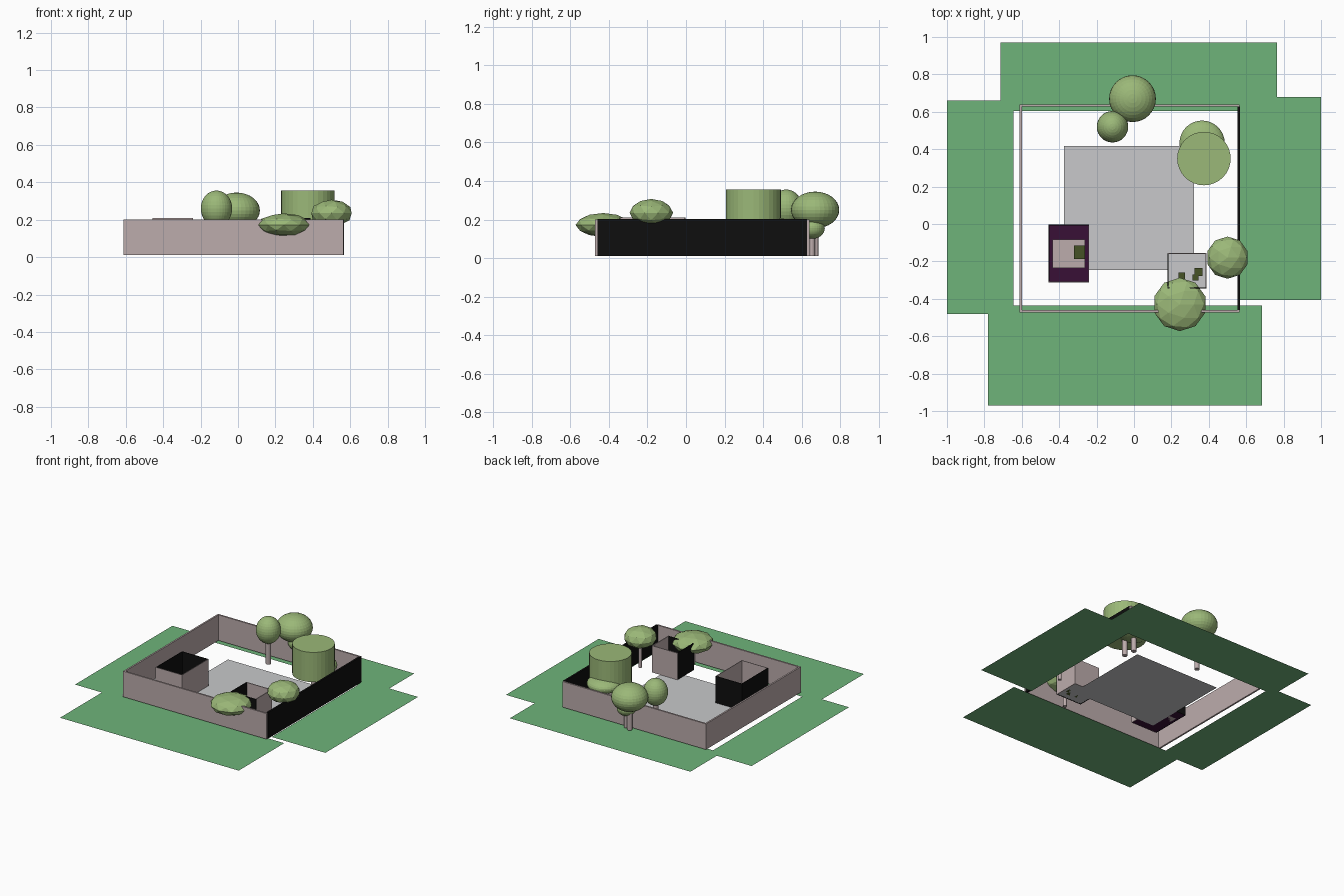
import bpy, bmesh, math

if "Cube" in bpy.data.objects:
    bpy.data.objects.remove(bpy.data.objects["Cube"])


def lin(c):
    c /= 255
    return c / 12.92 if c <= 0.04045 else ((c + 0.055) / 1.055) ** 2.4


def material(name, r, g, b):
    m = bpy.data.materials.new(name)
    m.diffuse_color = (lin(r), lin(g), lin(b), 1)
    m.use_nodes = True
    m.node_tree.nodes["Principled BSDF"].inputs["Base Color"].default_value = m.diffuse_color
    return m


GRASS = material("grass_green", 111, 180, 122)
LEAF = material("leaf_green", 155, 184, 120)
PINK = material("dusty_pink", 188, 172, 172)
BLACK = material("black", 14, 14, 14)
GREY = material("paving_grey", 200, 201, 203)
PURPLE = material("dark_purple", 56, 16, 54)
OLIVE = material("dark_olive", 70, 82, 38)


def finish(bm, name, mat):
    me = bpy.data.meshes.new(name)
    bm.to_mesh(me)
    bm.free()
    me.materials.append(mat)
    ob = bpy.data.objects.new(name, me)
    bpy.context.collection.objects.link(ob)
    return ob


def box(name, x0, x1, y0, y1, z0, z1, mat):
    bm = bmesh.new()
    bmesh.ops.create_cube(bm, size=1)
    for v in bm.verts:
        v.co.x = x1 if v.co.x > 0 else x0
        v.co.y = y1 if v.co.y > 0 else y0
        v.co.z = z1 if v.co.z > 0 else z0
    return finish(bm, name, mat)


def plate(name, x0, x1, y0, y1, z, mat):
    bm = bmesh.new()
    bm.faces.new([bm.verts.new(p) for p in
                  ((x0, y0, z), (x1, y0, z), (x1, y1, z), (x0, y1, z))])
    return finish(bm, name, mat)


def tree(name, kind, x, y, z, r, rz, trunk_r):
    # trunk
    bm = bmesh.new()
    bmesh.ops.create_cone(bm, cap_ends=True, segments=12, radius1=trunk_r,
                          radius2=trunk_r, depth=z - 0.01)
    bmesh.ops.translate(bm, verts=bm.verts, vec=(x, y, (z + 0.01) / 2))
    finish(bm, name + "_trunk", PINK)
    # crown
    bm = bmesh.new()
    if kind == "ball":
        bmesh.ops.create_uvsphere(bm, u_segments=32, v_segments=16, radius=1)
    elif kind == "facet":
        bmesh.ops.create_icosphere(bm, subdivisions=2, radius=1)
    else:
        bmesh.ops.create_cone(bm, cap_ends=True, segments=32, radius1=1,
                              radius2=1, depth=2)
    bmesh.ops.scale(bm, verts=bm.verts, vec=(r, r, rz))
    bmesh.ops.translate(bm, verts=bm.verts, vec=(x, y, z))
    finish(bm, name + "_crown", LEAF)


# lawn strips around the yard
plate("lawn_back", -0.715, 0.765, 0.605, 0.97, 0, GRASS)
plate("lawn_front", -0.78, 0.685, -0.97, -0.437, 0, GRASS)
plate("lawn_left", -1.0, -0.645, -0.48, 0.66, 0, GRASS)
plate("lawn_right", 0.56, 1.0, -0.405, 0.68, 0, GRASS)

# perimeter walls
T = 0.012
box("wall_front", -0.612, 0.565, -0.472, -0.472 + T, 0.01, 0.2, PINK)
box("wall_back", -0.612, 0.565, 0.64 - T, 0.64, 0.01, 0.2, PINK)
box("wall_left", -0.612, -0.612 + T, -0.472, 0.64, 0.01, 0.2, PINK)
box("wall_right", 0.553, 0.567, -0.46, 0.628, 0.01, 0.202, BLACK)

# paved court
plate("paving", -0.375, 0.322, -0.247, 0.418, 0.01, GREY)


def room(name, x0, x1, y0, y1, t, floor, front, back, left, right):
    plate(name + "_floor", x0, x1, y0, y1, 0.013, floor)
    box(name + "_front", x0, x1, y0, y0 + t, 0.012, 0.21, front)
    box(name + "_back", x0, x1, y1 - t, y1, 0.012, 0.21, back)
    box(name + "_left", x0, x0 + t, y0 + t, y1 - t, 0.012, 0.21, left)
    box(name + "_right", x1 - t, x1, y0 + t, y1 - t, 0.012, 0.21, right)


# two open-topped rooms with furniture
room("large_room", -0.456, -0.24, -0.312, -0.003, 0.004,
     PURPLE, PINK, BLACK, BLACK, PINK)
box("large_room_bed", -0.436, -0.262, -0.236, -0.082, 0.013, 0.05, PINK)
box("large_room_seat", -0.322, -0.263, -0.186, -0.116, 0.013, 0.065, OLIVE)
room("small_room", 0.178, 0.388, -0.346, -0.154, 0.006,
     GREY, BLACK, PINK, BLACK, PINK)
for i, (x, y, s) in enumerate(((0.256, -0.277, 0.018), (0.344, -0.256, 0.021),
                               (0.328, -0.287, 0.016))):
    box(f"small_room_stool_{i}", x - s, x + s, y - s, y + s, 0.013, 0.08, OLIVE)

# trees
tree("big_round_tree", "ball", -0.008, 0.67, 0.25, 0.125, 0.095, 0.018)
tree("small_round_tree", "ball", 0.03, 0.655, 0.155, 0.065, 0.055, 0.015)
tree("tall_oval_tree", "ball", -0.115, 0.52, 0.26, 0.084, 0.096, 0.018)
tree("drum_tree", "drum", 0.374, 0.35, 0.245, 0.143, 0.11, 0.018)
tree("flat_round_tree", "ball", 0.364, 0.432, 0.162, 0.121, 0.055, 0.018)
tree("faceted_tree_right", "facet", 0.5, -0.18, 0.235, 0.113, 0.072, 0.012)
tree("faceted_tree_front", "facet", 0.245, -0.43, 0.172, 0.143, 0.062, 0.014)
